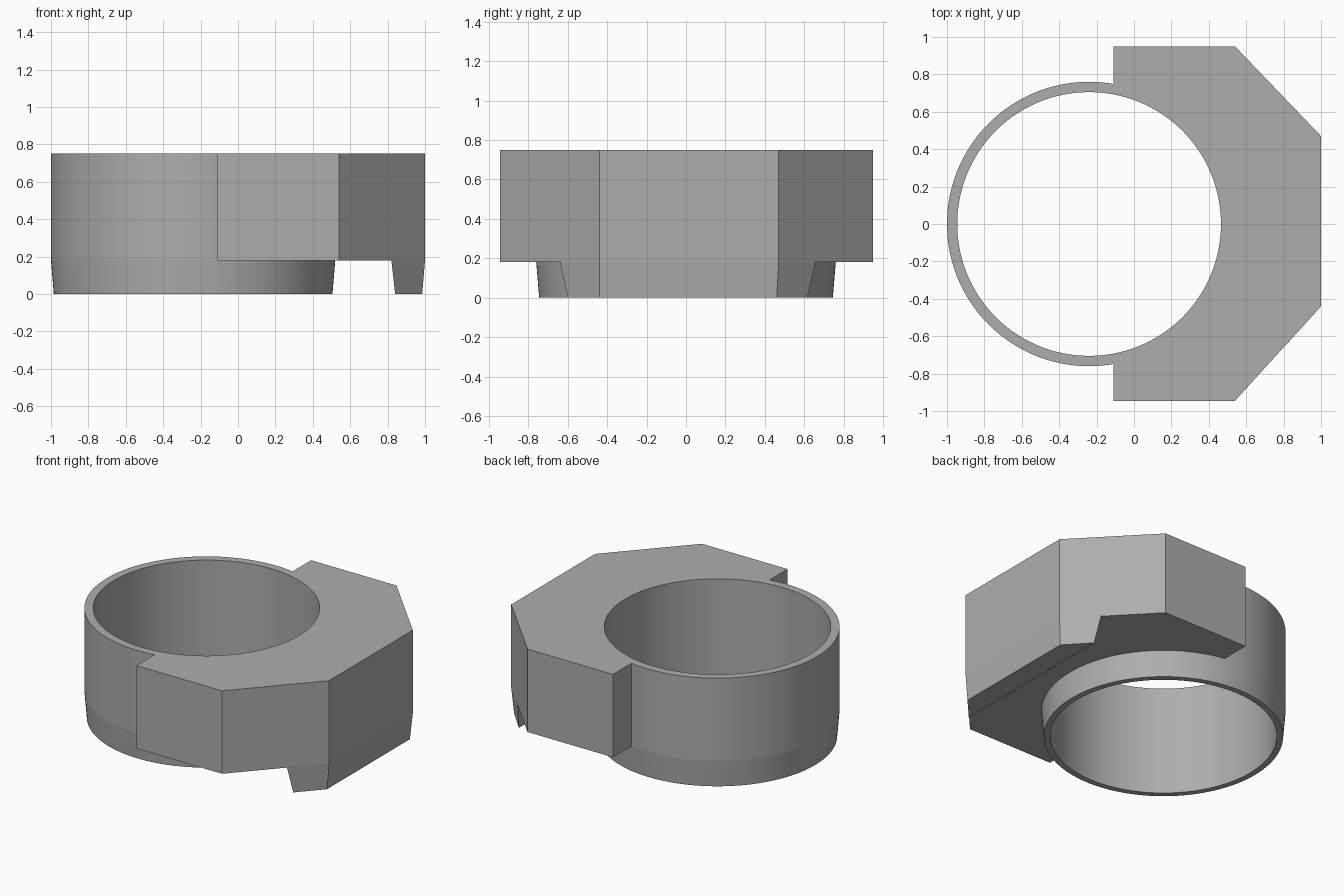
import bpy, bmesh
from math import cos, sin, radians, tau

if "Cube" in bpy.data.objects:
    bpy.data.objects.remove(bpy.data.objects["Cube"], do_unlink=True)

GREY = (0.42, 0.42, 0.42, 1)
CENTRE_X = -0.24
TOP, STEP = 0.75, 0.18

grey = bpy.data.materials.new("plain_grey")
grey.diffuse_color = GREY
grey.use_nodes = True
grey.node_tree.nodes["Principled BSDF"].inputs["Base Color"].default_value = GREY


def loft(name, sections):
    """Solid through a stack of (z, outline) sections, closed at both ends."""
    bm = bmesh.new()
    rings = [[bm.verts.new((x, y, z)) for x, y in outline] for z, outline in sections]
    n = len(rings[0])
    for low, high in zip(rings, rings[1:]):
        for i in range(n):
            j = (i + 1) % n
            bm.faces.new((low[i], low[j], high[j], high[i]))
    bm.faces.new(rings[0][::-1])
    bm.faces.new(rings[-1])
    bmesh.ops.recalc_face_normals(bm, faces=bm.faces)
    mesh = bpy.data.meshes.new(name)
    bm.to_mesh(mesh)
    bm.free()
    mesh.materials.append(grey)
    obj = bpy.data.objects.new(name, mesh)
    bpy.context.collection.objects.link(obj)
    return obj


def circle(radius, count=160):
    return [(CENTRE_X + radius * cos(tau * i / count), radius * sin(tau * i / count))
            for i in range(count)]


def combine(target, tool, operation):
    """Boolean the tool into the target, then discard the tool."""
    mod = target.modifiers.new(tool.name, "BOOLEAN")
    mod.operation, mod.object, mod.solver = operation, tool, "EXACT"
    bpy.context.view_layer.objects.active = target
    bpy.ops.object.modifier_apply(modifier=mod.name)
    bpy.data.objects.remove(tool, do_unlink=True)


# Round collar with a slightly tapered lower lip
collar = loft("clamp_collar", [(0, circle(0.745)), (STEP, circle(0.76)), (TOP, circle(0.76))])

# Chamfered block wrapped around one side of the collar
outline = [(-0.11, -0.945), (0.54, -0.945), (1, -0.44),
           (1, 0.47), (0.54, 0.95), (-0.11, 0.95)]
block = loft("chamfered_block", [(STEP, outline), (TOP, outline)])

# Tapered rail under the straight outer edge of the block
rail_top = [(0.82, -0.638), (1, -0.44), (1, 0.47), (0.82, 0.658)]
rail_foot = [(0.84, -0.6), (0.985, -0.44), (0.985, 0.46), (0.84, 0.615)]
rail = loft("lower_rail", [(0, rail_foot), (STEP, rail_top)])

# Straight bore through everything
bore = loft("bore_cutter", [(-0.1, circle(0.705)), (TOP + 0.1, circle(0.705))])
bore.hide_render = True

combine(collar, block, "UNION")
combine(collar, rail, "UNION")
combine(collar, bore, "DIFFERENCE")

# Merge flat regions and shade the round walls smooth
bm = bmesh.new()
bm.from_mesh(collar.data)
bmesh.ops.dissolve_limit(bm, angle_limit=radians(0.3), verts=bm.verts, edges=bm.edges)
bm.to_mesh(collar.data)
bm.free()
bpy.ops.object.select_all(action="DESELECT")
collar.select_set(True)
bpy.context.view_layer.objects.active = collar
bpy.ops.object.shade_smooth_by_angle(angle=radians(4))
